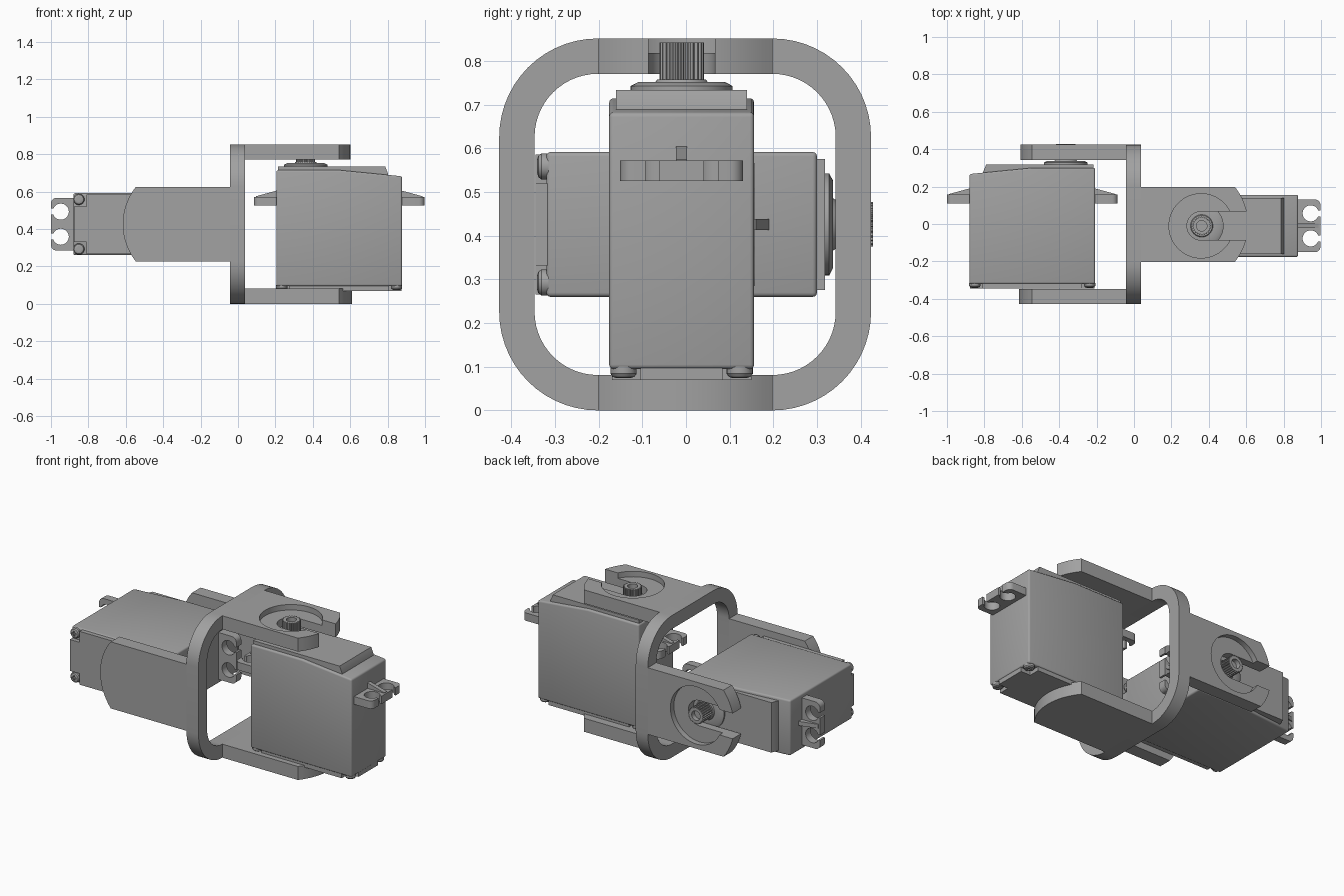
import bpy, bmesh
from math import pi, sin, cos, asin
from mathutils import Matrix, Vector

cube = bpy.data.objects.get("Cube")
if cube:
    bpy.data.objects.remove(cube, do_unlink=True)

grey = bpy.data.materials.new("mid_grey")
grey.use_nodes = True
grey.diffuse_color = (0.36, 0.36, 0.36, 1)
grey.node_tree.nodes["Principled BSDF"].inputs["Base Color"].default_value = grey.diffuse_color
parts = []


def loft(name, sections, mtx, closed=False):
    """Skin a list of equal-length 3D loops; cap the ends unless closed."""
    bm = bmesh.new()
    rows = [[bm.verts.new(p) for p in s] for s in sections]
    n = len(rows[0])
    pairs = list(zip(rows, rows[1:])) + ([(rows[-1], rows[0])] if closed else [])
    for a, b in pairs:
        for i in range(n):
            j = (i + 1) % n
            bm.faces.new((a[i], a[j], b[j], b[i]))
    if not closed:
        bm.faces.new(rows[0])
        bm.faces.new(rows[-1])
    bmesh.ops.recalc_face_normals(bm, faces=bm.faces)
    me = bpy.data.meshes.new(name)
    bm.to_mesh(me)
    bm.free()
    me.materials.append(grey)
    ob = bpy.data.objects.new(name, me)
    ob.matrix_world = mtx
    bpy.context.collection.objects.link(ob)
    parts.append(ob)
    return ob


def level(pts, z):
    return [(x, y, z) for x, y in pts]


def prism(name, pts, lo, hi, mtx):
    return loft(name, [level(pts, lo), level(pts, hi)], mtx)


def side_prism(name, pts, y, half, mtx):
    """Extrude an x-z outline along y."""
    return loft(name, [[(x, y + s * half, z) for x, z in pts] for s in (-1, 1)], mtx)


def arc(cx, cy, r, a0, a1, n):
    return [(cx + r * cos(a0 + (a1 - a0) * i / n), cy + r * sin(a0 + (a1 - a0) * i / n))
            for i in range(n + 1)]


def disc(cx, cy, r, n=48):
    return arc(cx, cy, r, 0, 2 * pi, n)[:-1]


def bake(ob, cutters=(), bevel=0):
    for c in cutters:
        m = ob.modifiers.new("cut", 'BOOLEAN')
        m.operation, m.solver, m.object = 'DIFFERENCE', 'EXACT', c
    if bevel:
        m = ob.modifiers.new("round", 'BEVEL')
        m.width, m.segments, m.limit_method = bevel, 3, 'ANGLE'
    bpy.context.view_layer.update()
    deps = bpy.context.evaluated_depsgraph_get()
    me = bpy.data.meshes.new_from_object(ob.evaluated_get(deps))
    ob.modifiers.clear()
    ob.data = me
    for c in cutters:
        parts.remove(c)
        bpy.data.objects.remove(c, do_unlink=True)


HALF, THICK, AXIS = 0.426, 0.081, 0.362
CENTRE = Matrix.Translation((-0.003, -0.002, HALF))
# Second joint: x flipped, y and z swapped
TURN = CENTRE @ Matrix(((-1, 0, 0, 0), (0, 0, 1, 0), (0, 1, 0, 0), (0, 0, 0, 1)))


# Central rounded-square ring
def rounded_square(half, r):
    c = half - r
    pts = []
    for k, (sx, sy) in enumerate(((1, 1), (-1, 1), (-1, -1), (1, -1))):
        pts += arc(sx * c, sy * c, r, k * pi / 2, (k + 1) * pi / 2, 14)
    return pts


outer = rounded_square(HALF, 0.226)
inner = rounded_square(HALF - THICK, 0.145)
loft("centre_ring", [[(x, y, z) for y, z in loop] for loop, x in
                     ((outer, -0.04), (outer, 0.04), (inner, 0.04), (inner, -0.04))],
     CENTRE, closed=True)


def arms(tag, mtx, off):
    """Solid arm on one side, recessed and slotted arm on the other."""
    sweep = asin(0.2 / 0.32)
    outline = [(0.04, -0.2)] + arc(0.293, 0, 0.32, -sweep, sweep, 16) + [(0.04, 0.2)]
    prism(tag + "_solid_arm", outline, -HALF, THICK - HALF, mtx)
    arm = prism(tag + "_slotted_arm", outline, HALF - THICK, HALF, mtx)
    recess = prism("recess_cutter", disc(AXIS, off, 0.172, 64), 0.393, 0.5, mtx)
    slot = prism("slot_cutter", arc(AXIS, off, 0.076, pi / 2, pi * 1.5, 24)
                 + [(0.8, off - 0.076), (0.8, off + 0.076)], 0.2, 0.6, mtx)
    bake(arm, (recess, slot))


# Mounting tab outline: two round holes open to the outer edge
def tab_outline():
    length, half, hu, hv, r, s = 0.12, 0.141, 0.0675, 0.067, 0.043, 0.016
    a = asin(s / r)
    top = [(length, hv - s)] + arc(hu, hv, r, -a, a - 2 * pi, 28) + [(length, hv + s)]
    top += arc(length - 0.03, half - 0.03, 0.03, 0, pi / 2, 6) + [(0, half)]
    return top + [(u, -v) for u, v in reversed(top)]


def servo(tag, mtx):
    x0, x1, w = 0.205, 0.877, 0.166
    # Case with a top that slopes away from the shaft
    body = side_prism(tag + "_case", [(x0, 0.095), (x1, 0.095), (x1, 0.682), (0.545, 0.715),
                                      (x0, 0.715)], 0, w, mtx)
    bake(body, bevel=0.01)
    side_prism(tag + "_top_plate", [(x0 + 0.008, 0.68), (0.803, 0.68), (0.803, 0.695),
                                    (0.787, 0.734), (x0 + 0.008, 0.734)], 0, 0.15, mtx)
    # Bottom cap with notched corners and screws
    a, b, nx, ny = x0 + 0.004, x1 - 0.004, 0.065, 0.094
    corner = [(b, ny), (b - nx, ny), (b - nx, w - 0.006)]
    corner += [(a + b - x, y) for x, y in reversed(corner)]
    prism(tag + "_bottom_cap", corner + [(x, -y) for x, y in reversed(corner)],
          0.07, 0.1, mtx)
    for i, x in enumerate((a + 0.025, b - 0.025)):
        for j, y in enumerate((-0.133, 0.133)):
            head = loft(f"{tag}_screw_{i}{j}", [level(disc(x, y, r, 24), z) for r, z in
                        ((0.03, 0.1), (0.03, 0.084), (0.025, 0.077), (0.016, 0.074))], mtx)
            cuts = [prism("drive_cutter", [(x - p, y - q), (x + p, y - q), (x + p, y + q),
                                           (x - p, y + q)], 0.06, 0.082, mtx)
                    for p, q in ((0.015, 0.004), (0.004, 0.015))]
            bake(head, cuts)
    # Mounting tabs and their ribs
    for side, base, sign in (("inner", x0, -1), ("outer", x1, 1)):
        prism(f"{tag}_{side}_tab", [(base + sign * u, v) for u, v in tab_outline()],
              0.525, 0.572, mtx)
        side_prism(f"{tag}_{side}_rib", [(base, 0.57), (base + sign * 0.11, 0.57),
                                         (base + sign * 0.11, 0.575), (base, 0.605)],
                   0, 0.0125, mtx)
    # Output bearing, splined shaft and its screw
    loft(tag + "_bearing", [level(disc(AXIS, 0, r), z) for r, z in
                            ((0.117, 0.73), (0.117, 0.743), (0.1, 0.752), (0.06, 0.752),
                             (0.056, 0.758))], mtx)
    teeth, n = [], 24
    for i in range(n * 4):
        r, t = (0.051 if i % 4 < 2 else 0.045), 2 * pi * i / (n * 4)
        teeth.append((AXIS + r * cos(t), r * sin(t)))
    bore = disc(AXIS, 0, 0.028, n * 4)
    loft(tag + "_splined_shaft", [level(teeth, 0.75), level(teeth, 0.843),
                                  level(bore, 0.843), level(bore, 0.75)], mtx, closed=True)
    prism(tag + "_shaft_core", disc(AXIS, 0, 0.029, 32), 0.75, 0.815, mtx)


# Both joints
for tag, mtx, shift in (("upright", CENTRE, Vector((0.003, -0.008, 0))),
                        ("sideways", TURN, Vector((0, 0, 0.013)))):
    arms(tag, mtx, shift.y)
    servo(tag + "_servo", mtx @ Matrix.Translation(shift - Vector((0, 0, HALF))))

# Smooth curved faces, keep hard edges
bpy.ops.object.select_all(action='DESELECT')
for ob in parts:
    ob.select_set(True)
bpy.context.view_layer.objects.active = parts[0]
bpy.ops.object.shade_smooth_by_angle(angle=pi / 6)
